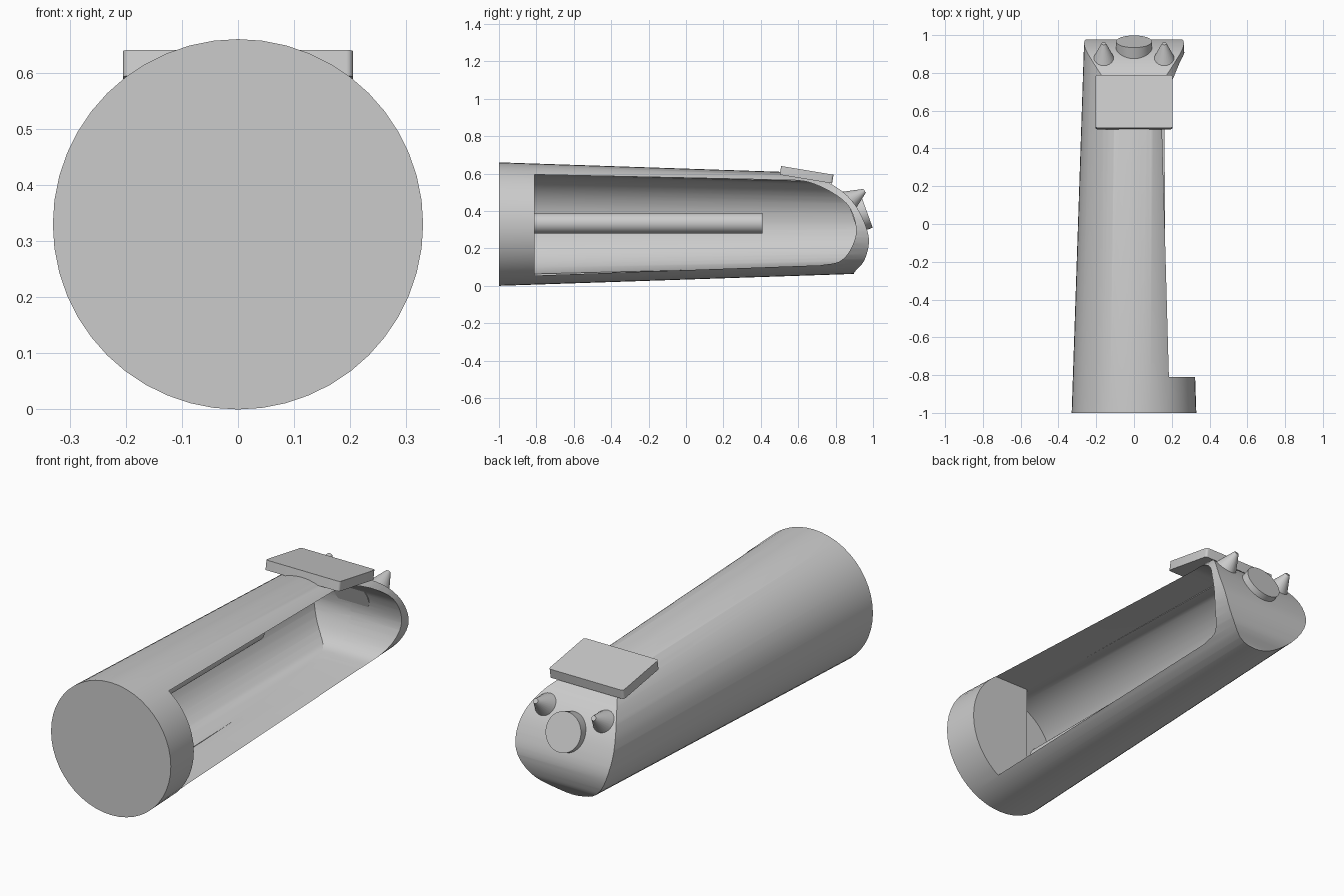
import bpy
import bmesh
from math import radians
from mathutils import Vector

cube = bpy.data.objects.get("Cube")
if cube:
    bpy.data.objects.remove(cube, do_unlink=True)

GREY = (0.6, 0.6, 0.6, 1.0)
grey = bpy.data.materials.new("plain grey")
grey.use_nodes = True
grey.diffuse_color = GREY
grey.node_tree.nodes["Principled BSDF"].inputs["Base Color"].default_value = GREY

AXIS_Z = 0.33


def finish(name, bm):
    bmesh.ops.recalc_face_normals(bm, faces=bm.faces)
    mesh = bpy.data.meshes.new(name)
    bm.to_mesh(mesh)
    bm.free()
    mesh.materials.append(grey)
    obj = bpy.data.objects.new(name, mesh)
    bpy.context.collection.objects.link(obj)
    return obj


def tapered(name, start, end, r1, r2, sides=48):
    """Closed cone or cylinder running from start to end."""
    start, end = Vector(start), Vector(end)
    axis = end - start
    bm = bmesh.new()
    bmesh.ops.create_cone(bm, cap_ends=True, segments=sides,
                          radius1=r1, radius2=r2, depth=axis.length)
    turn = axis.to_track_quat('Z', 'Y').to_matrix().to_4x4()
    bmesh.ops.transform(bm, matrix=turn, verts=bm.verts)
    bmesh.ops.translate(bm, vec=(start + end) / 2, verts=bm.verts)
    return finish(name, bm)


def prism(name, profile, x1, x2):
    """Side profile of (y, z) points pushed along x."""
    bm = bmesh.new()
    face = bm.faces.new([bm.verts.new((x1, y, z)) for y, z in profile])
    new = bmesh.ops.extrude_face_region(bm, geom=[face])["geom"]
    moved = [v for v in new if isinstance(v, bmesh.types.BMVert)]
    bmesh.ops.translate(bm, vec=(x2 - x1, 0, 0), verts=moved)
    return finish(name, bm)


def select(obj):
    bpy.ops.object.select_all(action='DESELECT')
    obj.select_set(True)
    bpy.context.view_layer.objects.active = obj


def combine(obj, tool, operation):
    mod = obj.modifiers.new(operation, 'BOOLEAN')
    mod.operation = operation
    mod.solver = 'EXACT'
    mod.object = tool
    select(obj)
    bpy.ops.object.modifier_apply(modifier=mod.name)
    bpy.data.objects.remove(tool, do_unlink=True)


def rounded(points, steps=6):
    """Smooth curve through a few points."""
    pts = [Vector(p) for p in points]
    ext = [2 * pts[0] - pts[1]] + pts + [2 * pts[-1] - pts[-2]]
    out = []
    for a, b, c, d in zip(ext, ext[1:], ext[2:], ext[3:]):
        for i in range(steps):
            t = i / steps
            out.append(0.5 * (2 * b + (c - a) * t + (2 * a - 5 * b + 4 * c - d) * t ** 2
                              + (3 * b - a - 3 * c + d) * t ** 3))
    return [tuple(p) for p in out] + [tuple(pts[-1])]


# Side curves of the outer nose and of the side opening
nose = rounded([(0.60, 0.605), (0.70, 0.578), (0.80, 0.53), (0.88, 0.463), (0.94, 0.37),
                (0.978, 0.25), (0.955, 0.14), (0.90, 0.072)])
mouth = rounded([(0.58, 0.565), (0.66, 0.553), (0.77, 0.505), (0.87, 0.425), (0.91, 0.30),
                 (0.88, 0.195), (0.82, 0.13), (0.72, 0.11)])

# Tapered body trimmed to the rounded nose
body = tapered("body", (0, -1, AXIS_Z), (0, 1, AXIS_Z), 0.33, 0.263)
combine(body, prism("nose_trim", [(-1.2, -0.2), (-1.2, 0.9), (0.3, 0.9), (0.3, 0.68)]
                    + nose + [(0.8, -0.2)], -0.6, 0.6), 'INTERSECT')

# Opening through the left side
opening = prism("opening", [(-0.81, 0.055), (-0.81, 0.595)] + mouth, -0.02, 0.6)
combine(body, opening, 'DIFFERENCE')

# Round hollow behind the opening
hollow = tapered("hollow", (0, -0.94, AXIS_Z), (0, 1, AXIS_Z), 0.271, 0.222)
combine(hollow, prism("hollow_trim", [(-1.1, 0.043), (-1.1, 0.603)] + mouth,
                      -0.6, -0.01), 'INTERSECT')
combine(body, hollow, 'DIFFERENCE')

# Rod along the inner wall
rod = tapered("inner_rod", (-0.195, -0.95, 0.335), (-0.195, 0.41, 0.335), 0.055, 0.055, 32)

# Tilted plate on top
bm = bmesh.new()
bmesh.ops.create_cube(bm, size=1)
bmesh.ops.scale(bm, vec=(0.41, 0.284, 0.047), verts=bm.verts)
upright = [e for e in bm.edges if abs(e.verts[0].co.z - e.verts[1].co.z) > 0.01]
bmesh.ops.bevel(bm, geom=upright, offset=0.012, segments=4, profile=0.5, affect='EDGES')
plate = finish("top_plate", bm)
plate.location = (0, 0.645, 0.594)
plate.rotation_euler.x = radians(-9.5)

# Round button on the nose
direction = Vector((0, 0.94, 0.34)).normalized()
face_centre = Vector((0, 0.966, 0.40))
button = tapered("nose_button", face_centre - direction * 0.08, face_centre, 0.095, 0.095, 40)

# Pair of small blunt cones beside the button
cones = [tapered(side + "_nose_cone", (s * 0.16, 0.865, 0.45), (s * 0.16, 0.955, 0.508),
                 0.062, 0.012, 24)
         for side, s in (("left", 1), ("right", -1))]

for part in [body, rod, button, plate] + cones:
    select(part)
    bpy.ops.object.shade_smooth_by_angle(angle=radians(25))
